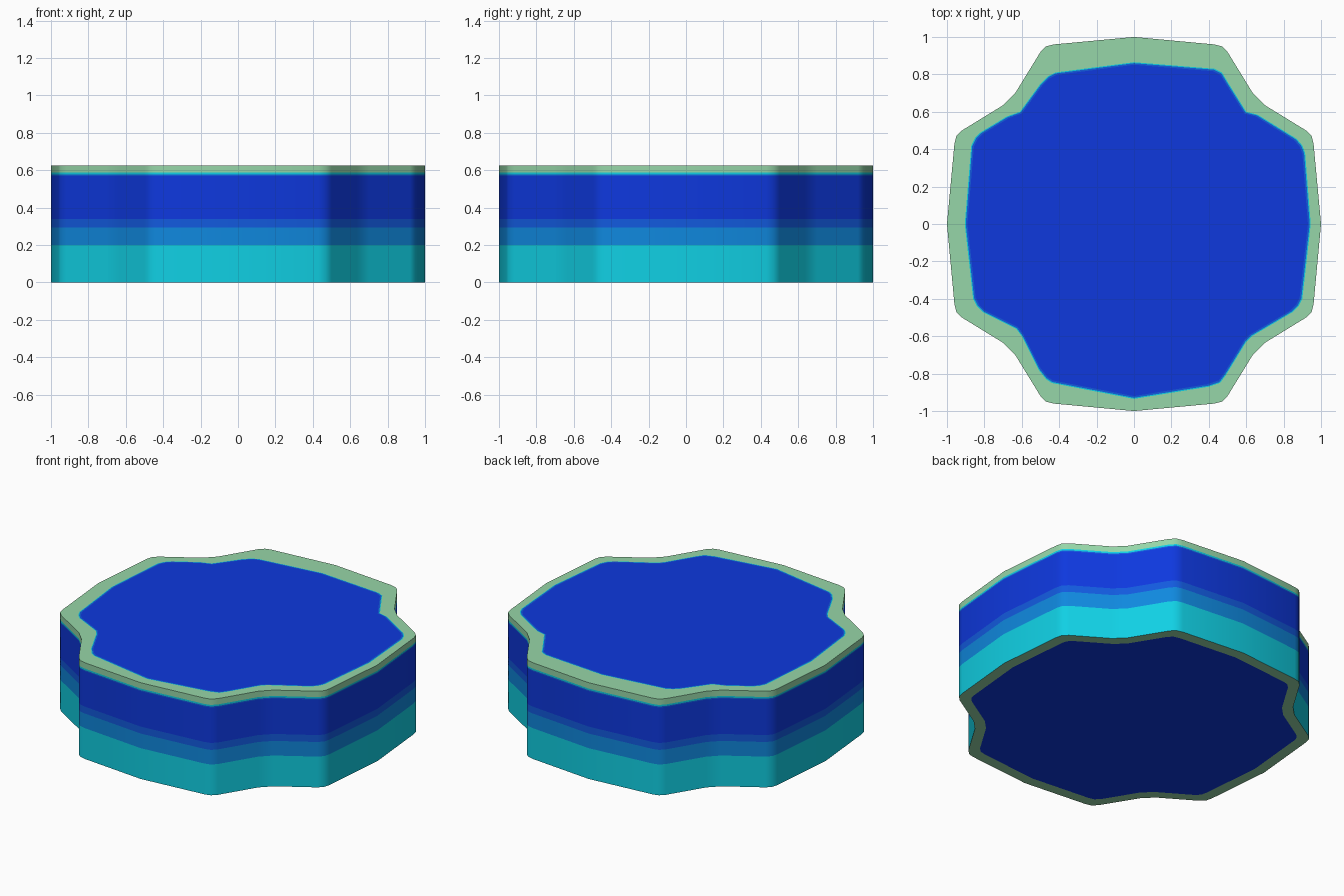
import bpy, bmesh, math

if "Cube" in bpy.data.objects:
    bpy.data.objects.remove(bpy.data.objects["Cube"])

HEIGHT = 0.625

# outer outline: one quarter, repeated by 90 degree turns
QUARTER = [(1, 0), (.96, .43), (.95, .47), (.92, .50), (.70, .635),
           (.635, .70), (.50, .92), (.47, .95), (.43, .96)]
outer = []
for k in range(4):
    c, s = [(1, 0), (0, 1), (-1, 0), (0, -1)][k]
    outer += [(x * c - y * s, x * s + y * c) for x, y in QUARTER]

# uneven edge of the painted centre on the top, matching the outline points
inner = [(.945, 0), (.915, .38), (.90, .42), (.87, .455), (.66, .585), (.60, .60),
         (.50, .76), (.47, .81), (.43, .83),
         (0, .865), (-.42, .81), (-.46, .79), (-.50, .75), (-.61, .60), (-.68, .575),
         (-.82, .49), (-.85, .46), (-.87, .42),
         (-.905, 0), (-.86, -.40), (-.84, -.44), (-.81, -.47), (-.63, -.56), (-.60, -.60),
         (-.51, -.78), (-.47, -.83), (-.44, -.85),
         (0, -.935), (.40, -.87), (.46, -.85), (.49, -.81), (.60, -.63), (.63, -.60),
         (.85, -.47), (.88, -.44), (.90, -.40)]


def linear(v):
    v /= 255
    return v / 12.92 if v < 0.04045 else ((v + 0.055) / 1.055) ** 2.4


COLOURS = [("cyan", (16, 208, 228)), ("sky_blue", (15, 136, 222)),
           ("mid_blue", (18, 90, 222)), ("deep_blue", (14, 56, 222)),
           ("pale_green", (150, 214, 168))]
CYAN, SKY, MID, DEEP, GREEN = range(5)

mesh = bpy.data.meshes.new("lobed_slab")
slab = bpy.data.objects.new("lobed_slab", mesh)
bpy.context.collection.objects.link(slab)
for name, rgb in COLOURS:
    mat = bpy.data.materials.new(name)
    mat.diffuse_color = (*[linear(v) for v in rgb], 1)
    mat.use_nodes = True
    mat.node_tree.nodes["Principled BSDF"].inputs["Base Color"].default_value = mat.diffuse_color
    mesh.materials.append(mat)

bm = bmesh.new()


def ring(points, z, scale=1.0):
    return [bm.verts.new((x * scale, y * scale, z)) for x, y in points]


def bridge(a, b, colour, smooth=False):
    n = len(a)
    for i in range(n):
        j = (i + 1) % n
        f = bm.faces.new((a[i], a[j], b[j], b[i]))
        f.material_index = colour
        f.smooth = smooth


# side wall in coloured bands
bottom = lower = ring(outer, 0)
for z, colour in [(.20, CYAN), (.295, SKY), (.34, MID), (.57, DEEP),
                  (.577, MID), (.587, CYAN), (HEIGHT, GREEN)]:
    upper = ring(outer, z)
    bridge(lower, upper, colour, True)
    lower = upper

# top: green rim, thin cyan and blue edges, deep blue centre
for scale, colour in [(1, GREEN), (.994, CYAN), (.984, MID)]:
    upper = ring(inner, HEIGHT, scale)
    bridge(lower, upper, colour)
    lower = upper
bm.faces.new(lower).material_index = DEEP

# underside: green rim and deep blue centre
under = ring(outer, 0, .93)
bridge(under, bottom, GREEN)
bm.faces.new(list(reversed(under))).material_index = DEEP

bmesh.ops.recalc_face_normals(bm, faces=bm.faces)
bm.to_mesh(mesh)
bm.free()

# soft wall corners, sharp top and bottom edges
bpy.context.view_layer.objects.active = slab
slab.select_set(True)
bpy.ops.object.shade_smooth_by_angle(angle=math.radians(40))
